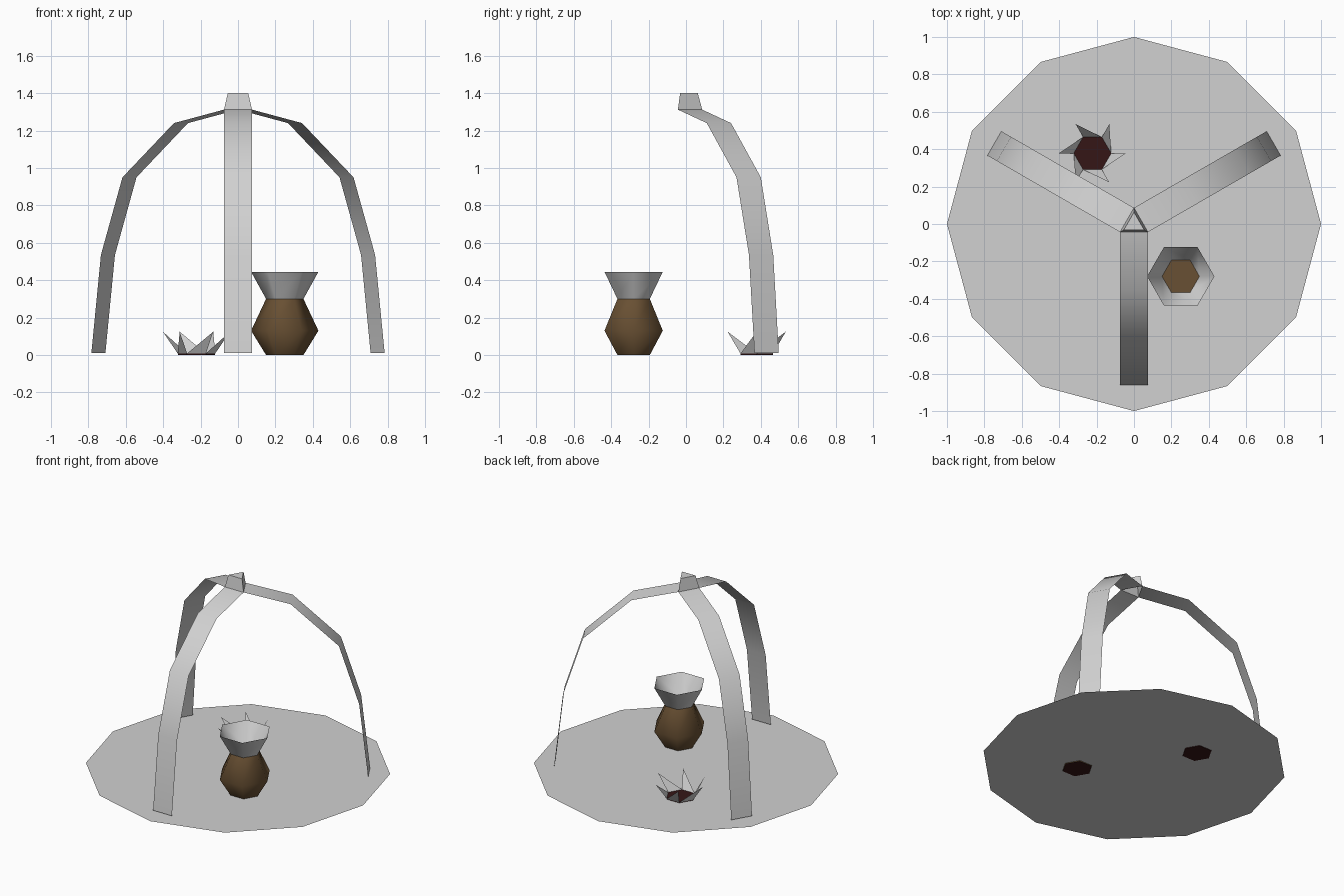
import bpy, math
from mathutils import Vector

if "Cube" in bpy.data.objects:
    bpy.data.objects.remove(bpy.data.objects["Cube"])


def material(name, rgb):
    m = bpy.data.materials.new(name)
    m.diffuse_color = (*rgb, 1)
    m.use_nodes = True
    m.node_tree.nodes["Principled BSDF"].inputs["Base Color"].default_value = m.diffuse_color
    return m


GREY = material("grey", (0.64, 0.64, 0.64))
BROWN = material("brown", (0.14, 0.08, 0.033))
DARK_RED = material("dark_red", (0.036, 0.008, 0.008))


def build(name, verts, faces, mats, smooth=False):
    me = bpy.data.meshes.new(name)
    me.from_pydata([tuple(v) for v in verts], [], faces)
    for m in mats:
        me.materials.append(m)
    for p in me.polygons:
        p.use_smooth = smooth
    me.update()
    ob = bpy.data.objects.new(name, me)
    bpy.context.collection.objects.link(ob)
    return ob


def ring(n, r, z, cx=0.0, cy=0.0, start=0.0):
    return [Vector((cx + r * math.cos(start + math.tau * i / n),
                    cy + r * math.sin(start + math.tau * i / n), z)) for i in range(n)]


def lathe(name, n, profile, mats, cx=0.0, cy=0.0, start=0.0, bottom=False, top=False, smooth=False):
    """Stack of n-sided rings, optionally closed at either end."""
    verts, faces = [], []
    for r, z in profile:
        verts += ring(n, r, z, cx, cy, start)
    for k in range(len(profile) - 1):
        for i in range(n):
            j = (i + 1) % n
            faces.append((k * n + i, k * n + j, (k + 1) * n + j, (k + 1) * n + i))
    if bottom:
        faces.append(tuple(reversed(range(n))))
    if top:
        faces.append(tuple(range((len(profile) - 1) * n, len(profile) * n)))
    return build(name, verts, faces, mats, smooth)


# Ground disc: a single 12-sided sheet
build("ground_disc", ring(12, 1.0, 0.004), [tuple(range(12))], [GREY])

# Three curved ribbon legs meeting in a triangle at the top
PATH = [(0.862, 0.01), (0.803, 0.535), (0.67, 0.95), (0.352, 1.24), (0.043, 1.312)]
for k, label in enumerate(("right", "left", "front")):
    a = math.radians(30 + 120 * k)
    out = Vector((math.cos(a), math.sin(a), 0))
    side = Vector((-math.sin(a), math.cos(a), 0)) * 0.075
    verts = []
    for r, z in PATH:
        c = out * r + Vector((0, 0, z))
        verts += [c - side, c + side]
    faces = [(2 * i, 2 * i + 1, 2 * i + 3, 2 * i + 2) for i in range(len(PATH) - 1)]
    build(label + "_leg", verts, faces, [GREY], True)

# Tapered triangular cap
lathe("top_cap", 3, [(0.0866, 1.312), (0.063, 1.4)], [GREY], start=math.pi / 2, top=True)

# Vase: brown body, grey flared collar, dark red base
VX, VY = 0.25, -0.28
body = lathe("vase_body", 6, [(0.1, 0.0), (0.18, 0.13), (0.1, 0.3)], [BROWN, DARK_RED],
             VX, VY, bottom=True, top=True, smooth=True)
for p in body.data.polygons:
    if abs(p.normal.z) > 0.99:
        p.use_smooth = False
        p.material_index = 1 if p.normal.z < 0 else 0
lathe("vase_collar", 6, [(0.1, 0.3), (0.18, 0.445)], [GREY], VX, VY, smooth=True)

# Small plant: dark red centre with six leaning pointed petals
PX, PY = -0.222, 0.378
lathe("plant_centre", 6, [(0.1, 0.0), (0.1, 0.008)], [DARK_RED], PX, PY, bottom=True, top=True)
verts = ring(6, 0.1, 0.008, PX, PY) + ring(6, 0.18, 0.125, PX, PY)
build("plant_petals", verts, [((i - 1) % 6, i, 6 + i) for i in range(6)], [GREY])
